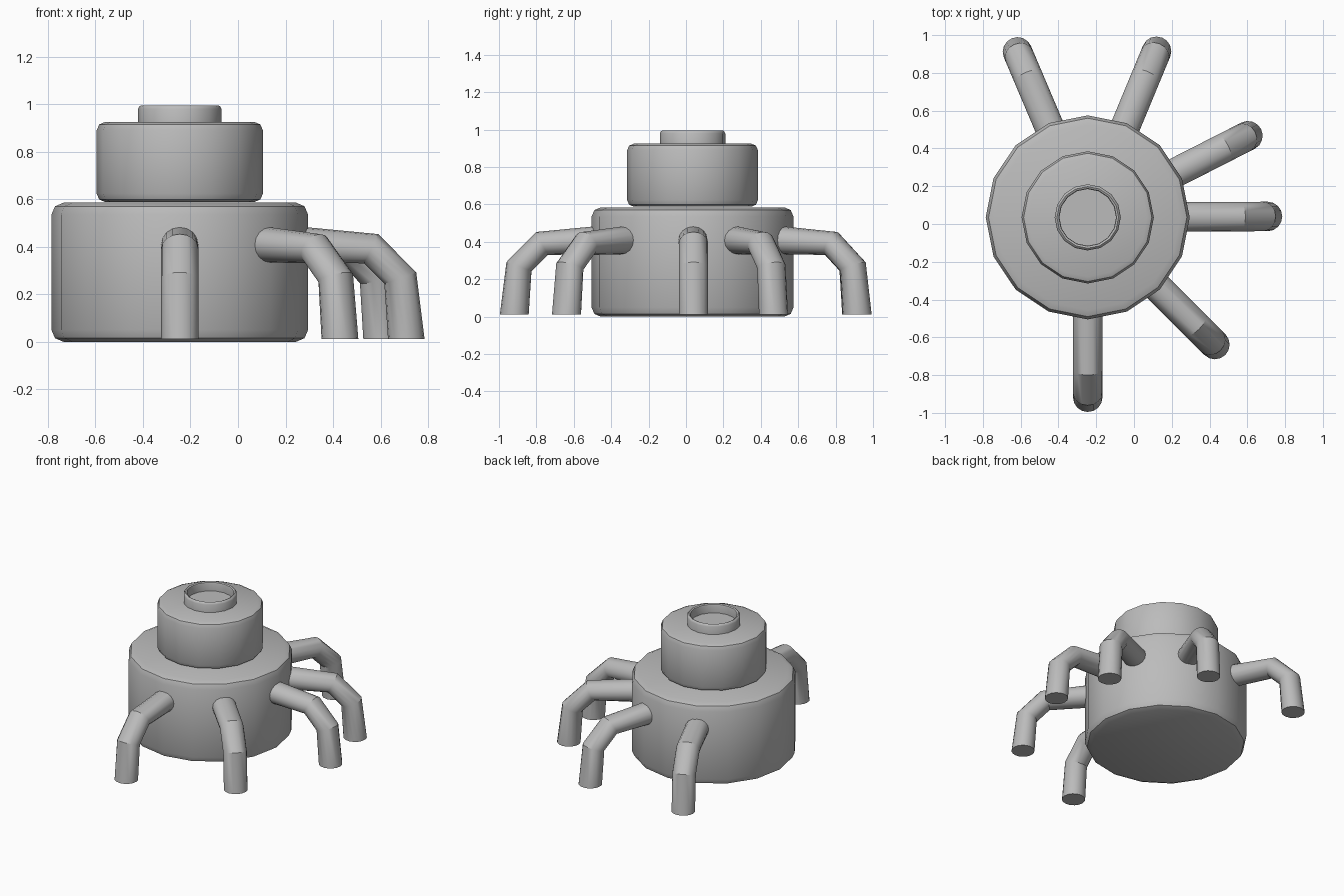
import bpy, bmesh, math

cube = bpy.data.objects.get("Cube")
if cube:
    bpy.data.objects.remove(cube, do_unlink=True)

CX, CY = -0.245, 0.035
SIDES = 16

grey = bpy.data.materials.new("plain grey")
grey.use_nodes = True
colour = (0.5, 0.5, 0.5, 1)
grey.diffuse_color = colour
grey.node_tree.nodes["Principled BSDF"].inputs["Base Color"].default_value = colour


def skin_rings(name, rings):
    """Join closed rings of points into a capped, smooth-shaded solid."""
    bm = bmesh.new()
    loops = [[bm.verts.new(p) for p in ring] for ring in rings]
    n = len(loops[0])
    for a, b in zip(loops, loops[1:]):
        for i in range(n):
            j = (i + 1) % n
            bm.faces.new((a[i], a[j], b[j], b[i]))
    bm.faces.new(loops[0][::-1])
    bm.faces.new(loops[-1])
    bmesh.ops.recalc_face_normals(bm, faces=bm.faces)
    mesh = bpy.data.meshes.new(name)
    bm.to_mesh(mesh)
    bm.free()
    mesh.materials.append(grey)
    obj = bpy.data.objects.new(name, mesh)
    bpy.context.collection.objects.link(obj)
    obj.location = (CX, CY, 0)
    bpy.ops.object.select_all(action="DESELECT")
    obj.select_set(True)
    bpy.context.view_layer.objects.active = obj
    bpy.ops.object.shade_smooth_by_angle(angle=math.radians(30))
    return obj


def lathe(name, profile):
    turns = [math.tau * i / SIDES for i in range(SIDES)]
    return skin_rings(name, [[(r * math.cos(t), r * math.sin(t), z) for t in turns]
                             for r, z in profile])


def drum(name, radius, low, high, b):
    """Cylinder with two-step rounded rims of size b."""
    rim = [(radius - b, 0), (radius - 0.3 * b, 0.3 * b), (radius, b)]
    lathe(name, [(r, low + d) for r, d in rim] + [(r, high - d) for r, d in reversed(rim)])


def leg(name, degrees):
    """Bent tube; each station is its outer and inner edge as (reach, height)."""
    stations = [((0.45, 0.49), (0.45, 0.335)),
                ((0.835, 0.453), (0.775, 0.33)),
                ((0.995, 0.292), (0.861, 0.244)),
                ((1.03, 0.012), (0.876, 0.012))]
    rings = []
    for (ro, zo), (ri, zi) in stations:
        ring = []
        for i in range(SIDES):
            t = math.tau * i / SIDES
            k = math.cos(t) / 2
            ring.append(((ro + ri) / 2 + k * (ro - ri), 0.078 * math.sin(t),
                         (zo + zi) / 2 + k * (zo - zi)))
        rings.append(ring)
    skin_rings(name, rings).rotation_euler.z = math.radians(degrees)


# Stacked drums
drum("body", 0.54, 0.0, 0.585, 0.05)
drum("head", 0.35, 0.588, 0.925, 0.036)

# Open collar on top
lathe("top_collar", [(0.175, 0.91), (0.175, 0.98), (0.17, 0.99), (0.163, 0.995),
                     (0.153, 0.99), (0.15, 0.98), (0.15, 0.93)])

# Legs around the body
for leg_name, angle in {"front_leg": -90, "front_left_leg": -45, "left_leg": 0.3,
                        "back_left_leg": 27, "back_leg": 67.5,
                        "back_right_leg": 113}.items():
    leg(leg_name, angle)
